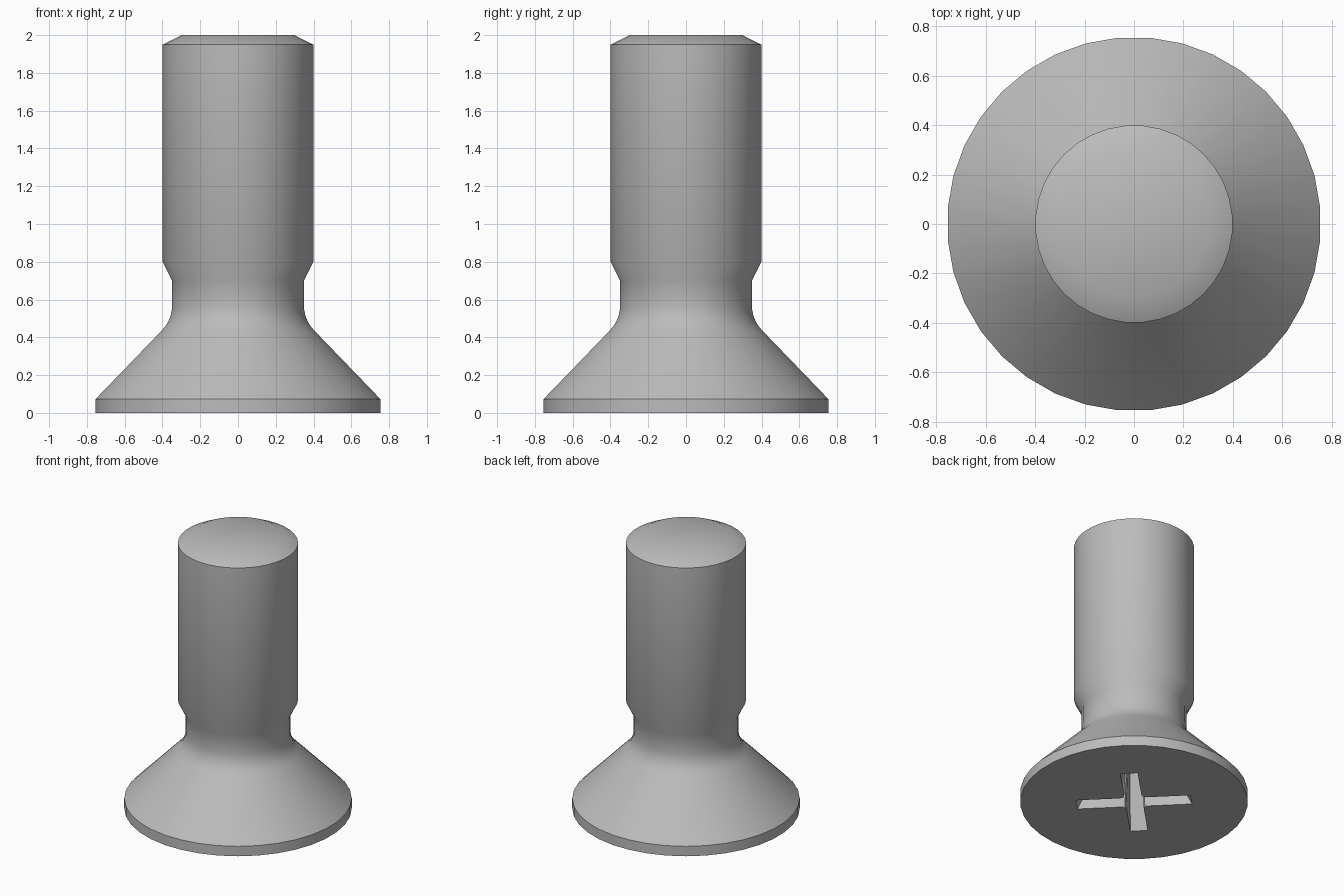
import bpy, bmesh
from math import sin, cos, pi, radians
from mathutils import Matrix

if "Cube" in bpy.data.objects:
    bpy.data.objects.remove(bpy.data.objects["Cube"])

SIDES = 36

steel = bpy.data.materials.new("grey steel")
steel.use_nodes = True
GREY = (0.5, 0.5, 0.5, 1)
steel.diffuse_color = GREY
steel.node_tree.nodes["Principled BSDF"].inputs["Base Color"].default_value = GREY


def loft(name, rings):
    """Join equal-length rings of points with quads and cap both ends."""
    bm = bmesh.new()
    loops = [[bm.verts.new(p) for p in ring] for ring in rings]
    n = len(loops[0])
    for low, high in zip(loops, loops[1:]):
        for i in range(n):
            j = (i + 1) % n
            bm.faces.new((low[i], low[j], high[j], high[i]))
    bm.faces.new(loops[0][::-1])
    bm.faces.new(loops[-1])
    bmesh.ops.recalc_face_normals(bm, faces=bm.faces)
    mesh = bpy.data.meshes.new(name)
    bm.to_mesh(mesh)
    bm.free()
    mesh.materials.append(steel)
    obj = bpy.data.objects.new(name, mesh)
    bpy.context.collection.objects.link(obj)
    return obj


def circle(r, z):
    turns = [2 * pi * (i + 0.5) / SIDES for i in range(SIDES)]
    return [(r * cos(a), r * sin(a), z) for a in turns]


def cross(reach, half, fillet, z):
    """Four-armed outline with softened inner corners, turned diagonally."""
    arm = [(half + fillet, -half), (reach, -half), (reach, half),
           (half + fillet, half), (half + fillet * 0.3, half + fillet * 0.3)]
    pts = []
    for k in range(4):
        turn = Matrix.Rotation(radians(45 + 90 * k), 2)
        for x, y in arm:
            px, py = turn[0][0] * x + turn[0][1] * y, turn[1][0] * x + turn[1][1] * y
            pts.append((px, py, z))
    return pts


# Screw body: countersunk head, filleted neck, shank with chamfered tip
neck = [(0.54 - 0.19 * cos(radians(a)), 0.57 - 0.19 * sin(radians(a)))
        for a in (45, 36, 27, 18, 9, 0)]
profile = ([(0.757, 0), (0.757, 0.073)] + neck +
           [(0.35, 0.7), (0.4, 0.8), (0.4, 1.95), (0.3, 2.0)])
screw = loft("countersunk_screw", [circle(r, z) for r, z in profile])

# Tapered cross recess in the underside of the head
cutter = loft("recess_cutter", [cross(0.402, 0.059, 0.03, -0.04),
                                cross(0.2, 0.045, 0.03, 0.38)])
cutter.hide_render = True
cut = screw.modifiers.new("drive_recess", "BOOLEAN")
cut.operation = "DIFFERENCE"
cut.solver = "EXACT"
cut.object = cutter
bpy.context.view_layer.objects.active = screw
screw.select_set(True)
cutter.select_set(False)
bpy.ops.object.modifier_apply(modifier=cut.name)
bpy.data.objects.remove(cutter)

# Smooth rounds with crisp rims
bpy.ops.object.shade_smooth_by_angle(angle=radians(32))
